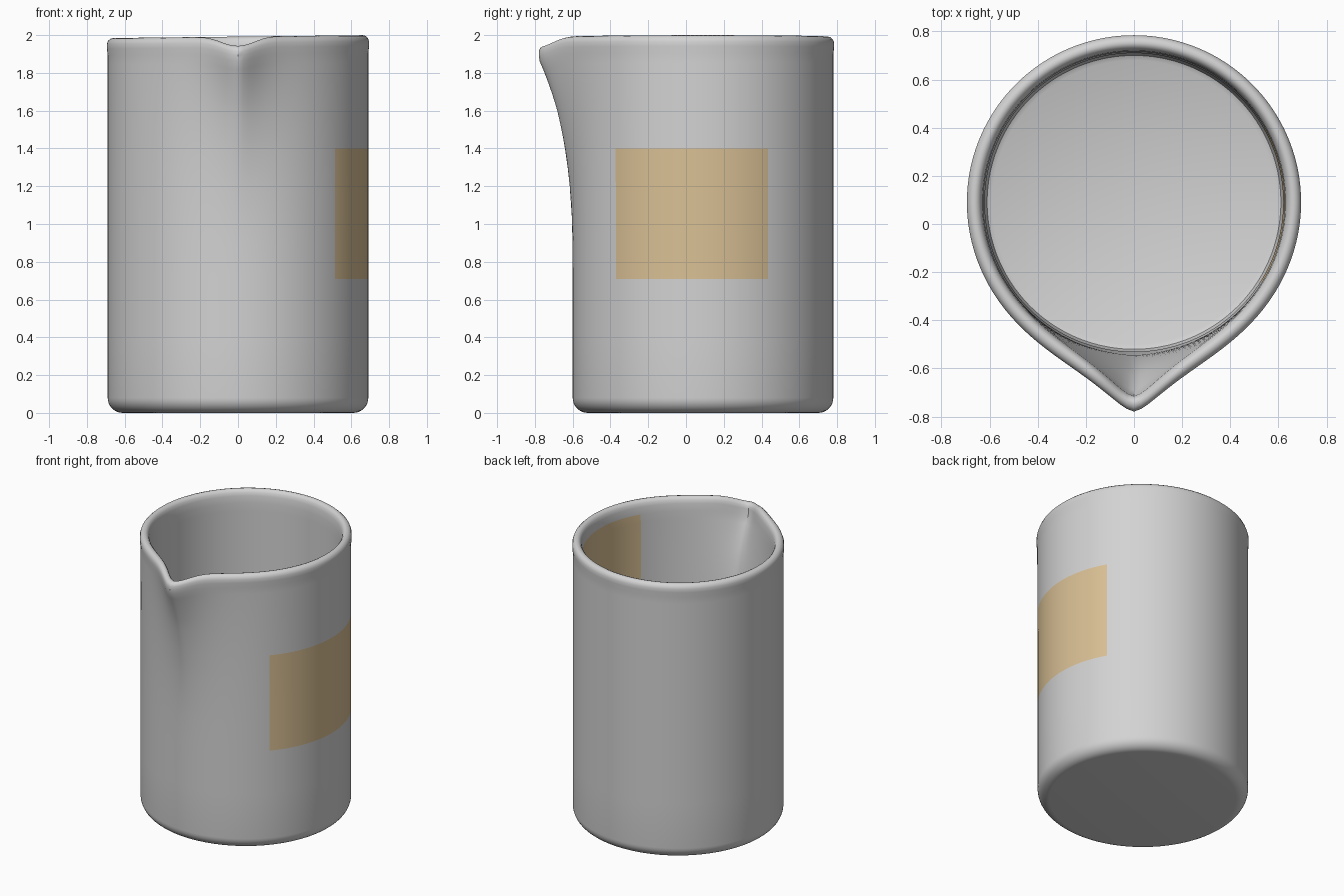
import bpy, bmesh, math

cube = bpy.data.objects.get("Cube")
if cube:
    bpy.data.objects.remove(cube, do_unlink=True)

SEGMENTS = 180
CENTRE_Y = 0.09
RADIUS = 0.69


def make_material(name, colour):
    mat = bpy.data.materials.new(name)
    mat.use_nodes = True
    mat.diffuse_color = (*colour, 1)
    mat.node_tree.nodes["Principled BSDF"].inputs["Base Color"].default_value = (*colour, 1)
    return mat


def spout_pull(phi, z):
    """Outward pull of the wall near the pouring spout."""
    rise = min(1, max(0, (z - 0.8) / 1.1)) ** 2.4
    side = math.exp(-(math.hypot(phi, 0.06) - 0.06) / 0.26)
    return 0.175 * rise * side * max(0, 1 - phi / 1.3)


def wall_point(angle, r, z):
    phi = abs(math.remainder(angle + math.pi / 2, math.tau))
    radius = r + spout_pull(phi, z)
    x, y = radius * math.cos(angle), radius * math.sin(angle) + CENTRE_Y
    # Lip dips at the spout and leans very slightly sideways
    top = max(0, (z - 1.6) / 0.4)
    z += top * (0.008 * x / RADIUS - 0.05 * math.exp(-(phi / 0.15) ** 2))
    return x, y, z


# Profile from the underside, up the outside, over the lip and down the inside
BEVEL = 0.08
profile = []
for i in range(9):
    a = i / 8 * math.pi / 2
    profile.append((RADIUS - BEVEL + BEVEL * math.sin(a), BEVEL - BEVEL * math.cos(a)))
profile += [(RADIUS, z) for z in (0.4, 0.71, 0.9, 1.05, 1.2, 1.3, 1.4)]
profile += [(RADIUS, 1.4 + 0.05 * i) for i in range(1, 11)]
profile += [(0.694, 1.935), (0.694, 1.96), (0.688, 1.977), (0.676, 1.988),
            (0.661, 1.992), (0.647, 1.987), (0.636, 1.973), (0.63, 1.95)]
profile += [(0.626, 1.9 - 0.06 * i) for i in range(14)]
profile += [(0.62, 0.7), (0.62, 0.14), (0.61, 0.11), (0.59, 0.1)]
lip_index = max(range(len(profile)), key=lambda i: profile[i][1])

bm = bmesh.new()
rings = []
for r, z in profile:
    rings.append([bm.verts.new(wall_point(math.tau * s / SEGMENTS, r, z))
                  for s in range(SEGMENTS)])

# Wall faces, with the label painted on the outside and inside of the left wall
for i in range(len(rings) - 1):
    low, high = sorted((profile[i][1], profile[i + 1][1]))
    outside = i < lip_index
    bottom, top, start = (0.7, 1.41, -42) if outside else (0.13, 1.91, -32)
    for s in range(SEGMENTS):
        n = (s + 1) % SEGMENTS
        face = bm.faces.new((rings[i][s], rings[i][n], rings[i + 1][n], rings[i + 1][s]))
        degrees = math.remainder((s + 0.5) * 360 / SEGMENTS, 360)
        if low >= bottom and high <= top and start < degrees < 30:
            face.material_index = 1

# Underside and inner floor
bm.faces.new(rings[0])
bm.faces.new(rings[-1])
bmesh.ops.recalc_face_normals(bm, faces=bm.faces)

mesh = bpy.data.meshes.new("beaker_body")
bm.to_mesh(mesh)
bm.free()
mesh.materials.append(make_material("light_grey", (0.65, 0.65, 0.65)))
mesh.materials.append(make_material("sand_label", (0.70, 0.53, 0.30)))

body = bpy.data.objects.new("beaker_body", mesh)
bpy.context.collection.objects.link(body)
bpy.ops.object.select_all(action="DESELECT")
body.select_set(True)
bpy.context.view_layer.objects.active = body
bpy.ops.object.shade_smooth_by_angle(angle=math.radians(40))
